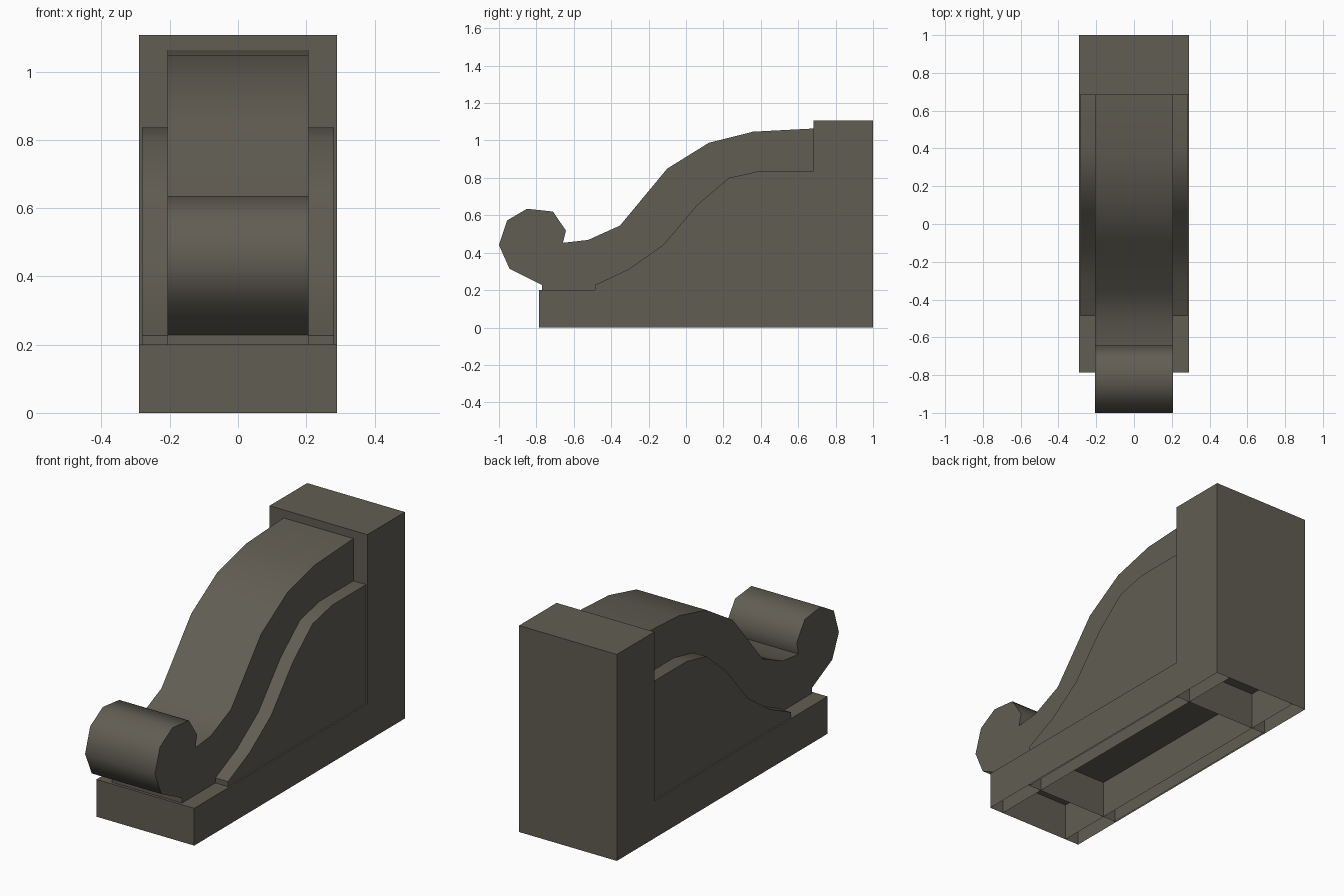
import bpy, bmesh, math

if "Cube" in bpy.data.objects:
    bpy.data.objects.remove(bpy.data.objects["Cube"])

stone = bpy.data.materials.new("dark warm grey")
stone.diffuse_color = (0.120, 0.110, 0.087, 1)
stone.use_nodes = True
stone.node_tree.nodes["Principled BSDF"].inputs["Base Color"].default_value = stone.diffuse_color

BACK_Y, PANEL_Y, FRONT_Y = 0.682, -0.487, -0.785
BASE_Z = 0.2
HALF, PANEL_HALF, SCROLL_HALF = 0.29, 0.282, 0.207


def finish(name, bm, fix=True):
    if fix:
        bmesh.ops.recalc_face_normals(bm, faces=bm.faces)
    mesh = bpy.data.meshes.new(name)
    bm.to_mesh(mesh)
    bm.free()
    mesh.materials.append(stone)
    ob = bpy.data.objects.new(name, mesh)
    bpy.context.collection.objects.link(ob)
    return ob


def extrude_profile(name, points, half, hidden=(), smooth=False):
    """Extrude a (y, z) profile across x. Hidden corners only complete the end
    caps, so the buried or open sides get no faces."""
    bm = bmesh.new()
    outline = list(points) + list(hidden)
    left = [bm.verts.new((-half, y, z)) for y, z in outline]
    right = [bm.verts.new((half, y, z)) for y, z in outline]
    bm.faces.new(left)
    bm.faces.new(right[::-1])
    for i in range(len(points) - 1):
        bm.faces.new((left[i + 1], left[i], right[i], right[i + 1]))
    ob = finish(name, bm)
    if smooth:
        bpy.ops.object.select_all(action='DESELECT')
        ob.select_set(True)
        bpy.context.view_layer.objects.active = ob
        bpy.ops.object.shade_smooth_by_angle(angle=math.radians(60))
    return ob


# Base and rear block, open underneath
extrude_profile("base_and_rear_block", [
    (FRONT_Y, 0), (FRONT_Y, BASE_Z), (BACK_Y, BASE_Z),
    (BACK_Y, 1.107), (1, 1.107), (1, 0)], HALF)

# Raised side panels
extrude_profile("side_panels", [
    (PANEL_Y, BASE_Z), (PANEL_Y, 0.227), (-0.305, 0.313), (-0.123, 0.441),
    (0.064, 0.66), (0.23, 0.80), (0.396, 0.837), (BACK_Y, 0.837)],
    PANEL_HALF, [(BACK_Y, BASE_Z)], smooth=True)

# Scrolled centre band
extrude_profile("scroll_band", [
    (BACK_Y, 1.064), (0.358, 1.047), (0.123, 0.988), (-0.10, 0.85),
    (-0.353, 0.545), (-0.524, 0.468), (-0.658, 0.453), (-0.642, 0.518),
    (-0.711, 0.62), (-0.85, 0.635), (-0.957, 0.572), (-1.0, 0.441),
    (-0.944, 0.315), (-0.77, 0.228), (-0.77, BASE_Z)],
    SCROLL_HALF, [(BACK_Y, BASE_Z)], smooth=True)

# Dividing walls in the hollow underside, and the ceiling under the rear block
bm = bmesh.new()


def sheet(*corners):
    bm.faces.new([bm.verts.new(c) for c in corners])


def wall(x0, y0, x1, y1):
    sheet((x0, y0, 0), (x1, y1, 0), (x1, y1, BASE_Z), (x0, y0, BASE_Z))


for s in (-1, 1):
    wall(s * SCROLL_HALF, FRONT_Y, s * SCROLL_HALF, 1)
    wall(s * PANEL_HALF, PANEL_Y, s * PANEL_HALF, BACK_Y)
for y in (PANEL_Y, BACK_Y):
    wall(-HALF, y, HALF, y)
sheet((-HALF, BACK_Y, BASE_Z), (-HALF, 1, BASE_Z),
      (HALF, 1, BASE_Z), (HALF, BACK_Y, BASE_Z))
finish("underside_dividers", bm, fix=False)
